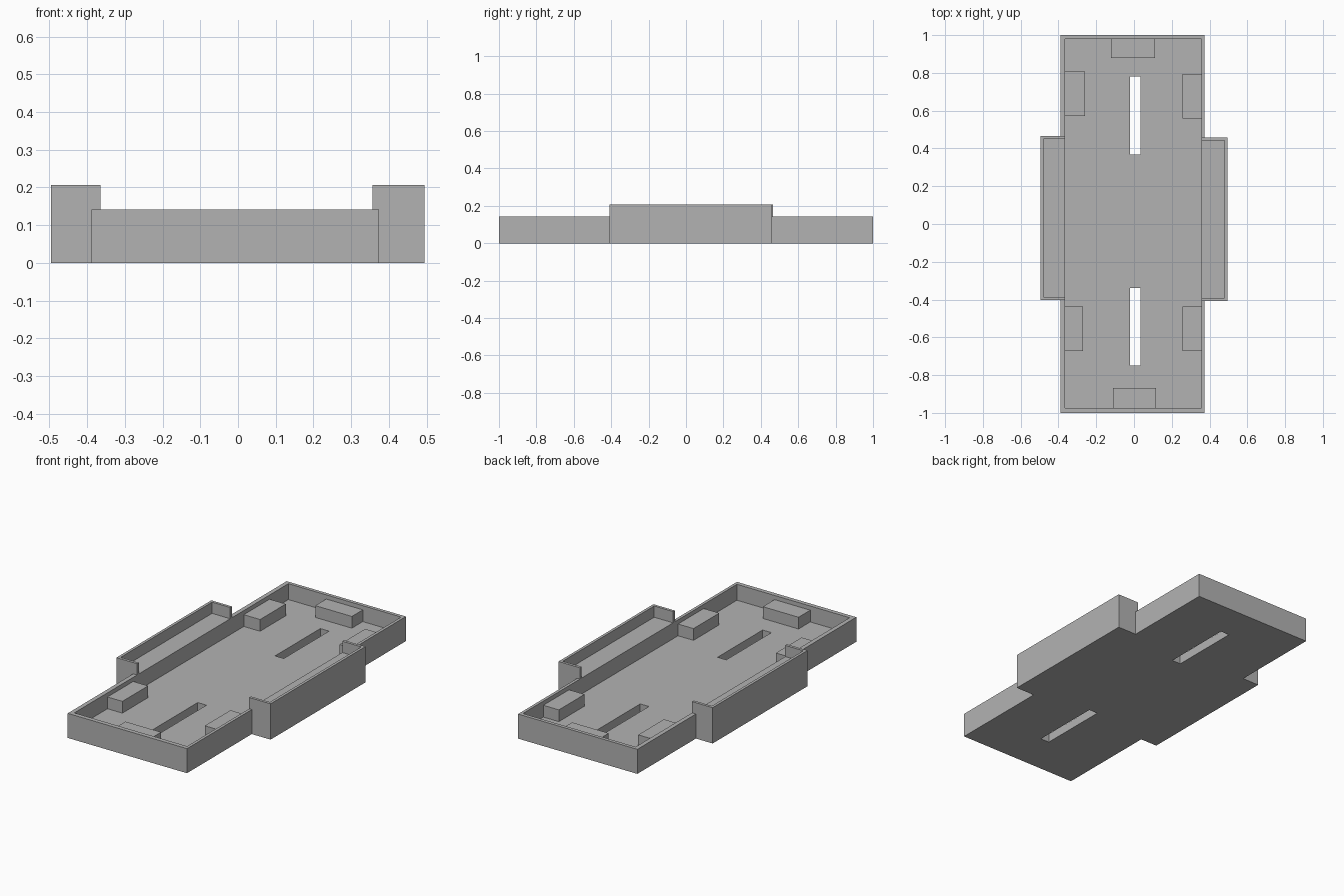
import bpy
import bmesh
from mathutils import Matrix, Vector

if "Cube" in bpy.data.objects:
    bpy.data.objects.remove(bpy.data.objects["Cube"])

grey = bpy.data.materials.new("plain grey")
grey.use_nodes = True
grey.diffuse_color = (0.45, 0.45, 0.45, 1)
grey.node_tree.nodes["Principled BSDF"].inputs["Base Color"].default_value = (0.45, 0.45, 0.45, 1)

RIM, FLOOR, WING_TOP, BLOCK_TOP = 0.142, 0.05, 0.207, 0.118
INNER_L, INNER_R = -0.364, 0.357
WALL = 0.016


def box(name, x, y, z):
    """Box spanning the given (low, high) ranges."""
    size = Vector([r[1] - r[0] for r in (x, y, z)])
    mid = Vector([(r[0] + r[1]) / 2 for r in (x, y, z)])
    bm = bmesh.new()
    bmesh.ops.create_cube(bm, size=1, matrix=Matrix.Translation(mid) @ Matrix.Diagonal(size).to_4x4())
    mesh = bpy.data.meshes.new(name)
    bm.to_mesh(mesh)
    bm.free()
    mesh.materials.append(grey)
    obj = bpy.data.objects.new(name, mesh)
    bpy.context.collection.objects.link(obj)
    return obj


def combine(target, other, operation):
    """Apply a boolean and discard the other object."""
    mod = target.modifiers.new(operation.lower(), 'BOOLEAN')
    mod.operation, mod.solver, mod.object = operation, 'EXACT', other
    bpy.context.view_layer.objects.active = target
    bpy.ops.object.modifier_apply(modifier=mod.name)
    bpy.data.objects.remove(other)


# Long tray body with a raised wing on each side
tray = box("tray", (-0.389, 0.374), (-1, 1), (0, RIM))
wings = [((-0.496, INNER_L), (-0.402, 0.465)), ((INNER_R, 0.494), (-0.408, 0.459))]
for x, y in wings:
    combine(tray, box("wing", x, y, (0, WING_TOP)), 'UNION')

# Main hollow
combine(tray, box("hollow", (INNER_L, INNER_R), (-0.975, 0.98), (FLOOR, 0.4)), 'DIFFERENCE')

# Shelf in each wing, open towards the hollow
for x, y in wings:
    left = x[0] < 0
    span = (x[0] + WALL, -0.2) if left else (0.2, x[1] - WALL)
    combine(tray, box("shelf", span, (y[0] + WALL, y[1] - WALL), (RIM, 0.4)), 'DIFFERENCE')

# Slots through the floor
for y in ((0.368, 0.782), (-0.75, -0.338)):
    combine(tray, box("slot", (-0.021, 0.035), y, (-0.1, 0.4)), 'DIFFERENCE')

# Blocks standing on the floor against the walls
z = (FLOOR, BLOCK_TOP)
box("back_block", (-0.122, 0.112), (0.88, 0.98), z)
box("front_block", (-0.112, 0.116), (-0.975, -0.868), z)
box("back_right_block", (INNER_L, -0.26), (0.573, 0.808), z)
box("back_left_block", (0.258, INNER_R), (0.558, 0.793), z)
box("front_right_block", (INNER_L, -0.269), (-0.672, -0.437), z)
box("front_left_block", (0.258, INNER_R), (-0.672, -0.437), z)
